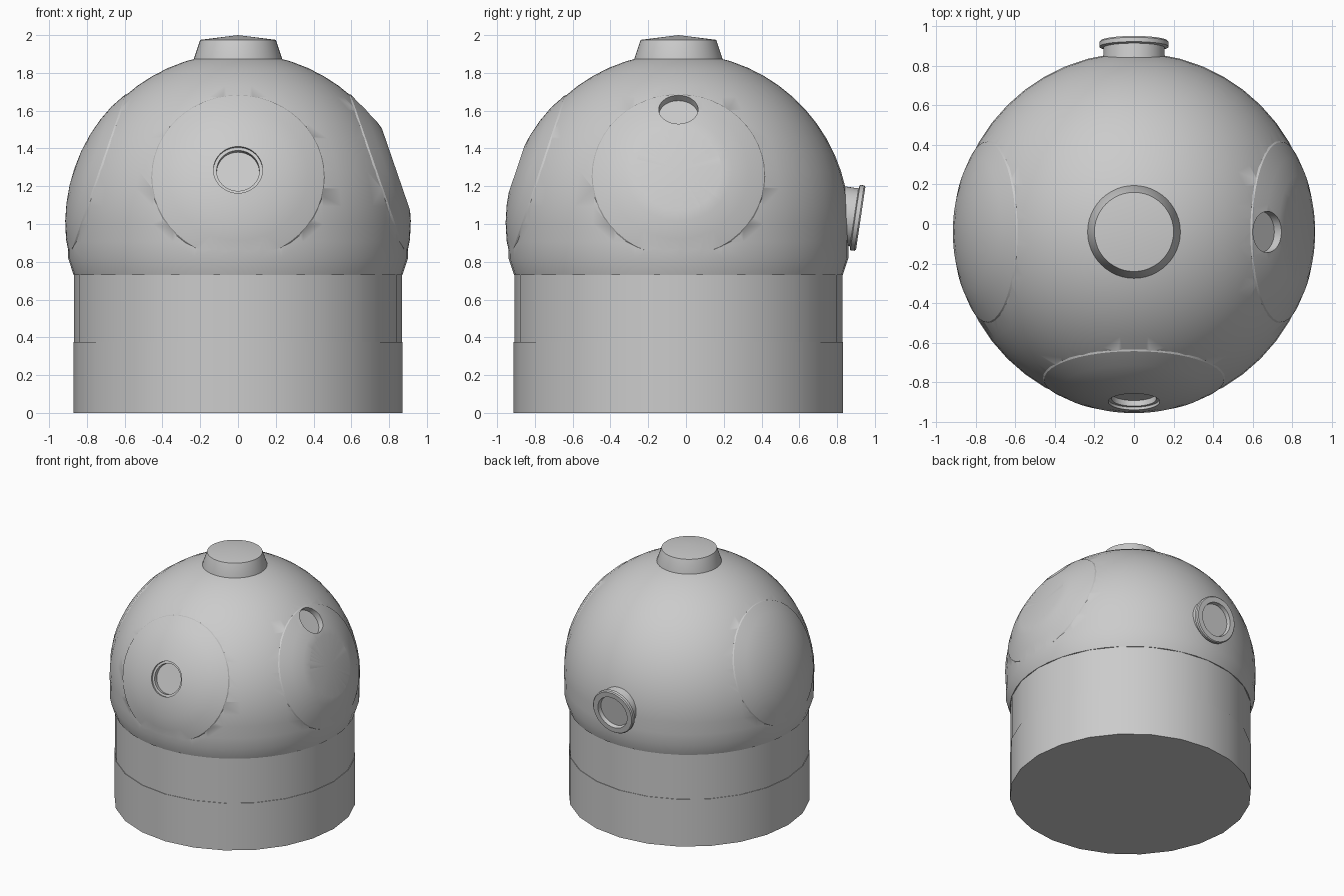
import bpy, bmesh
from math import radians, sin, cos, pi
from mathutils import Vector, Matrix

cube = bpy.data.objects.get("Cube")
if cube:
    bpy.data.objects.remove(cube, do_unlink=True)

GREY = (0.6, 0.6, 0.6, 1)
mat = bpy.data.materials.new("plain_grey")
mat.use_nodes = True
mat.diffuse_color = GREY
mat.node_tree.nodes["Principled BSDF"].inputs["Base Color"].default_value = GREY

AXIS_Y = -0.04
CENTRE = Vector((0, AXIS_Y, 1.0))   # centre of the dome sphere
UP = Vector((0, 0, 1))


def aim(side, elevation):
    """Unit direction towards a horizontal side, tilted up by degrees."""
    e = radians(elevation)
    return Vector(side) * cos(e) + UP * sin(e)


def revolve(name, profile, origin, axis=UP, steps=48):
    """Turn a (radius, height) profile into a solid around an axis."""
    bm = bmesh.new()
    verts = [bm.verts.new((r, 0, h)) for r, h in profile]
    edges = [bm.edges.new(pair) for pair in zip(verts, verts[1:])]
    bmesh.ops.spin(bm, geom=verts + edges, cent=(0, 0, 0), axis=UP,
                   angle=2 * pi, steps=steps, use_duplicate=False)
    bmesh.ops.remove_doubles(bm, verts=bm.verts, dist=0.0005)
    bmesh.ops.dissolve_degenerate(bm, edges=bm.edges, dist=0.0001)
    bmesh.ops.recalc_face_normals(bm, faces=bm.faces)
    turn = axis.to_track_quat('Z', 'Y').to_matrix().to_4x4()
    bm.transform(Matrix.Translation(origin) @ turn)
    mesh = bpy.data.meshes.new(name)
    bm.to_mesh(mesh)
    bm.free()
    mesh.materials.append(mat)
    obj = bpy.data.objects.new(name, mesh)
    bpy.context.collection.objects.link(obj)
    return obj


def activate(obj):
    bpy.ops.object.select_all(action='DESELECT')
    obj.select_set(True)
    bpy.context.view_layer.objects.active = obj


def combine(target, tool, operation):
    """Apply a boolean and remove the tool."""
    tool.hide_render = True
    mod = target.modifiers.new("shape", 'BOOLEAN')
    mod.operation, mod.object, mod.solver = operation, tool, 'EXACT'
    activate(target)
    bpy.ops.object.modifier_apply(modifier=mod.name)
    bpy.data.objects.remove(tool, do_unlink=True)


def drill(target, axis, radius, floor):
    """Round flat-bottomed cut, down to a distance from the dome centre."""
    tool = revolve("cutter", [(0, floor), (radius, floor), (radius, 1.2), (0, 1.2)],
                   CENTRE, axis)
    combine(target, tool, 'DIFFERENCE')


# Drum body in two courses
base = Vector((0, AXIS_Y, 0))
body = [revolve("lower_body", [(0, 0), (0.872, 0), (0.872, 0.375), (0, 0.375)], base, steps=24),
        revolve("upper_body", [(0, 0.37), (0.868, 0.37), (0.868, 0.75), (0, 0.75)], base, steps=24)]

# Dome with a tapered lower lip
arc = [(0.905 * cos(radians(a)), 0.905 * sin(radians(a))) for a in range(84, -7, -6)]
dome = revolve("dome", [(0, 0.905)] + arc + [(0.9, -0.18), (0.87, -0.27), (0, -0.27)], CENTRE)

# Shallow raised discs on the front and both sides
front, left, right = aim((0, -1, 0), 18.5), aim((1, 0, 0), 19), aim((-1, 0, 0), 19)
swell = [(0, 0.915), (6, 0.915), (12, 0.915), (18, 0.915), (24, 0.914), (30, 0.909), (33, 0.88)]
rim = [(r * sin(radians(a)), r * cos(radians(a))) for a, r in swell]
for side in (front, left, right):
    combine(dome, revolve("swell", rim + [(0, 0.6)], CENTRE, side), 'UNION')

# Flat on the left side, small hole above it, stepped front port
drill(dome, left, 0.35, 0.885)
drill(dome, aim((1, 0, 0), 42), 0.104, 0.86)
drill(dome, front, 0.13, 0.89)
drill(dome, front, 0.113, 0.86)

# Tapered top cap with a very low point
top_cap = revolve("top_cap", [(0, 1.8), (0.237, 1.8), (0.237, 1.865), (0.2, 1.975), (0, 2.0)], base)

# Flanged rear nozzle, tilted slightly down
nozzle = revolve("rear_nozzle",
                 [(0, -0.15), (0.155, -0.15), (0.155, -0.035), (0.175, -0.03), (0.175, -0.008),
                  (0.168, 0), (0.128, 0), (0.122, -0.03), (0, -0.03)],
                 Vector((0, 0.925, 1.03)), aim((0, 1, 0), -8.5))

for part in body + [dome, top_cap, nozzle]:
    activate(part)
    bpy.ops.object.shade_smooth_by_angle(angle=radians(30))
